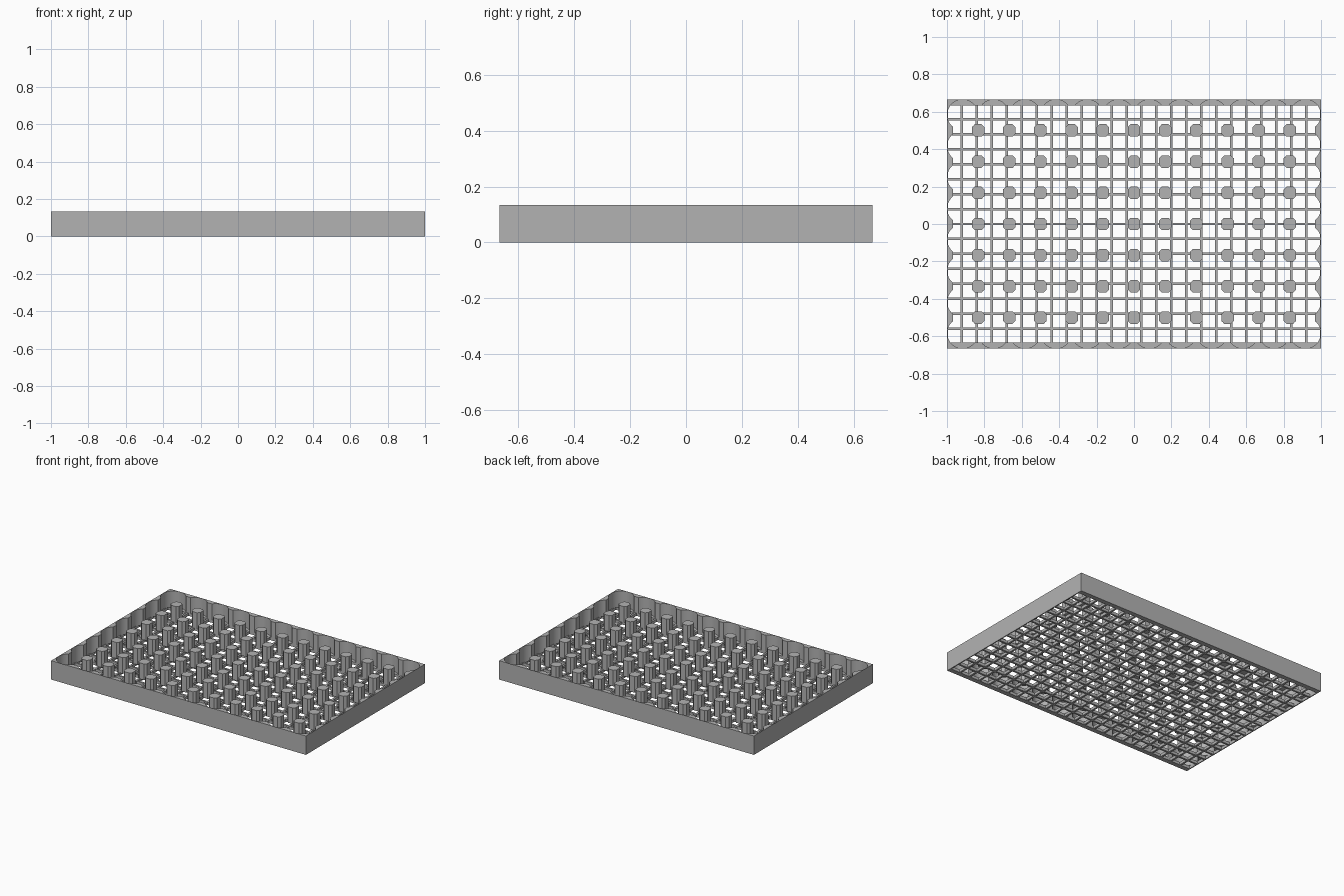
import bpy, bmesh
from math import asin, cos, sin, pi, radians

cube = bpy.data.objects.get("Cube")
if cube:
    bpy.data.objects.remove(cube)

HX, HY, TOP, FLOOR = 1.0, 2 / 3, 0.134, 0.02   # half sizes, height, floor thickness
NX, NY = 12, 8                                 # round cells along x and y
PITCH = 2 * HX / NX
R, SLOT = 0.082, 0.05                          # cell radius, half width of gaps between cells
MESH_PITCH, BAR = 0.08, 0.0133                 # floor grating

grey = bpy.data.materials.new("grey")
grey.use_nodes = True
COLOUR = (0.45, 0.45, 0.45, 1)
grey.diffuse_color = COLOUR
grey.node_tree.nodes["Principled BSDF"].inputs["Base Color"].default_value = COLOUR


def finish(name, bm):
    bmesh.ops.recalc_face_normals(bm, faces=bm.faces[:])
    mesh = bpy.data.meshes.new(name)
    bm.to_mesh(mesh)
    bm.free()
    mesh.materials.append(grey)
    obj = bpy.data.objects.new(name, mesh)
    bpy.context.collection.objects.link(obj)
    bpy.context.view_layer.objects.active = obj
    for other in bpy.context.selected_objects:
        other.select_set(False)
    obj.select_set(True)
    bpy.ops.object.shade_smooth_by_angle(angle=radians(30))
    return obj


def raise_faces(bm, height):
    ext = bmesh.ops.extrude_face_region(bm, geom=bm.faces[:])
    verts = [g for g in ext["geom"] if isinstance(g, bmesh.types.BMVert)]
    bmesh.ops.translate(bm, verts=verts, vec=(0, 0, height))


def arc(cx, cy, start, end, steps):
    angles = [start + (end - start) * i / steps for i in range(steps + 1)]
    return [(cx + R * cos(a), cy + R * sin(a)) for a in angles]


def grating_lines(half, count):
    lines = [-half]
    for i in range(count):
        mid = (i - (count - 1) / 2) * MESH_PITCH
        lines += [mid - (MESH_PITCH - BAR) / 2, mid + (MESH_PITCH - BAR) / 2]
    return lines + [half]


# Floor grating: a plate with square openings
xs, ys = grating_lines(HX, 25), grating_lines(HY, 16)
bm = bmesh.new()
grid = [[bm.verts.new((x, y, 0)) for y in ys] for x in xs]
for i in range(len(xs) - 1):
    for j in range(len(ys) - 1):
        if i % 2 == 0 or j % 2 == 0:
            bm.faces.new((grid[i][j], grid[i + 1][j], grid[i + 1][j + 1], grid[i][j + 1]))
raise_faces(bm, FLOOR)
finish("floor_grating", bm)

# Outer wall: straight outside, scalloped inside by the outer row of cells
cut = asin(SLOT / R)
spread = pi / 2 - cut
cx, cy = HX - PITCH / 2, HY - PITCH / 2
inner = []
sides = [(cx, -cy, 0, 1, NY), (cx, cy, -1, 0, NX), (-cx, cy, 0, -1, NY), (-cx, -cy, 1, 0, NX)]
for k, (x, y, dx, dy, n) in enumerate(sides):
    facing = k * pi / 2
    inner += arc(x, y, facing - pi / 2 - spread, facing + spread, 24)
    for i in range(1, n - 1):
        inner += arc(x + dx * i * PITCH, y + dy * i * PITCH, facing - spread, facing + spread, 14)
outer = [(-HX, -HY), (HX, -HY), (HX, HY), (-HX, HY)]
bm = bmesh.new()
for loop in (outer, inner):
    verts = [bm.verts.new((x, y, FLOOR)) for x, y in loop]
    for a, b in zip(verts, verts[1:] + verts[:1]):
        bm.edges.new((a, b))
bmesh.ops.triangle_fill(bm, edges=bm.edges[:], use_beauty=True, normal=(0, 0, 1))
raise_faces(bm, TOP - FLOOR)
finish("scalloped_wall", bm)

# Posts: the eight-sided pillars left between every four cells
profile = []
for k in range(4):
    a = pi / 4 + k * pi / 2
    sx, sy = (1 if cos(a) > 0 else -1), (1 if sin(a) > 0 else -1)
    half = pi / 4 - cut
    profile += arc(sx * PITCH / 2, sy * PITCH / 2, a + pi + half, a + pi - half, 2)
bm = bmesh.new()
for i in range(1, NX):
    for j in range(1, NY):
        x, y = i * PITCH - HX, j * PITCH - HY
        bm.faces.new([bm.verts.new((x + px, y + py, FLOOR)) for px, py in profile])
raise_faces(bm, TOP - FLOOR)
finish("posts", bm)
